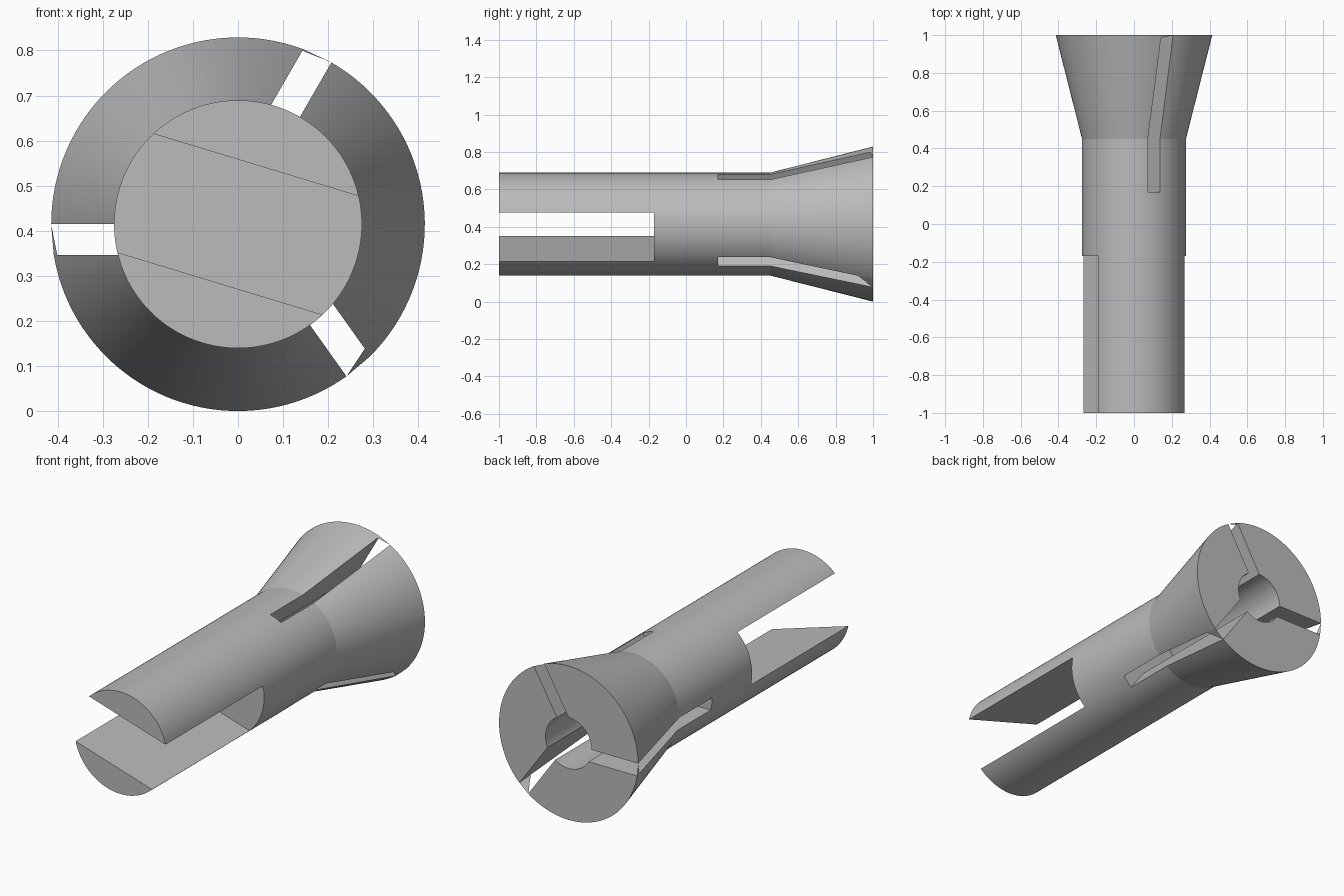
import bpy, bmesh, math
from mathutils import Matrix, Vector

cube = bpy.data.objects.get("Cube")
if cube:
    bpy.data.objects.remove(cube, do_unlink=True)

SHAFT_R = 0.275      # shaft radius
RIM_R = 0.4145       # flared end radius
BORE_R = SHAFT_R / 2
SLOT_W = SHAFT_R / 4
FLARE_Y = 0.45       # where the flare begins
CUT_Y = 0.17         # slots stop this far from the middle
CENTRE = Vector((0, 0, RIM_R))

steel = bpy.data.materials.new("grey steel")
steel.use_nodes = True
grey = (0.5, 0.5, 0.5, 1)
steel.diffuse_color = grey
steel.node_tree.nodes["Principled BSDF"].inputs["Base Color"].default_value = grey


def make_object(name, bm):
    mesh = bpy.data.meshes.new(name)
    bm.to_mesh(mesh)
    bm.free()
    mesh.materials.append(steel)
    obj = bpy.data.objects.new(name, mesh)
    bpy.context.collection.objects.link(obj)
    return obj


def turn(degrees):
    """Rotation about the long axis, counter-clockwise seen from the front."""
    return Matrix.Translation(CENTRE) @ Matrix.Rotation(-math.radians(degrees), 4, 'Y')


def cutter(name, low, high, degrees):
    low, high = Vector(low), Vector(high)
    bm = bmesh.new()
    bmesh.ops.create_cube(bm, size=1)
    for v in bm.verts:
        v.co = Vector((h - l) * c for l, h, c in zip(low, high, v.co)) + (low + high) / 2
    bm.transform(turn(degrees))
    obj = make_object(name, bm)
    obj.hide_render = True
    return obj


# Turned body with a flared end and a blind bore
profile = [(0, -1), (SHAFT_R, -1), (SHAFT_R, FLARE_Y), (RIM_R, 1),
           (BORE_R, 1), (BORE_R, CUT_Y - 0.005), (0, CUT_Y - 0.005)]
bm = bmesh.new()
points = [bm.verts.new((r, y, 0)) for r, y in profile]
edges = [bm.edges.new(pair) for pair in zip(points, points[1:])]
bmesh.ops.spin(bm, geom=points + edges, cent=(0, 0, 0), axis=(0, 1, 0),
               angle=math.tau, steps=120)
bmesh.ops.remove_doubles(bm, verts=bm.verts, dist=0.0001)
bmesh.ops.recalc_face_normals(bm, faces=bm.faces)
bm.transform(turn(0.7))
body = make_object("collet_body", bm)

# Wide cross slot at the front, three narrow slots through the flare
slots = [(180, 0.97), (60, 0.985), (-54.5, 0.92)]
cutters = [cutter("cross_slot_cutter", (-1, -1.2, -BORE_R), (1, -CUT_Y, BORE_R), -16.9)]
for angle, _ in slots:
    cutters.append(cutter("jaw_slot_cutter", (0.05, CUT_Y, 0), (1, 1.2, SLOT_W), angle))
for c in cutters:
    mod = body.modifiers.new(c.name, 'BOOLEAN')
    mod.operation = 'DIFFERENCE'
    mod.solver = 'EXACT'
    mod.object = c
bpy.context.view_layer.objects.active = body
body.select_set(True)
for mod in list(body.modifiers):
    bpy.ops.object.modifier_apply(modifier=mod.name)
for c in cutters:
    bpy.data.objects.remove(c, do_unlink=True)
bpy.ops.object.shade_smooth_by_angle(angle=math.radians(10))

# Thin triangular webs across the slot mouths at the rim
bm = bmesh.new()
for angle, web_y in slots:
    web_r = SHAFT_R + (RIM_R - SHAFT_R) * (web_y - FLARE_Y) / (1 - FLARE_Y)
    corners = [(RIM_R, 1, 0),
               (math.sqrt(RIM_R ** 2 - SLOT_W ** 2), 1, SLOT_W),
               (math.sqrt(web_r ** 2 - SLOT_W ** 2), web_y, SLOT_W)]
    bm.faces.new([bm.verts.new(turn(angle) @ Vector(c)) for c in corners])
    bm.faces.ensure_lookup_table()
    face = bm.faces[-1]
    face.normal_update()
    if face.normal.dot(face.calc_center_median() - CENTRE) < 0:
        face.normal_flip()
make_object("rim_webs", bm)
